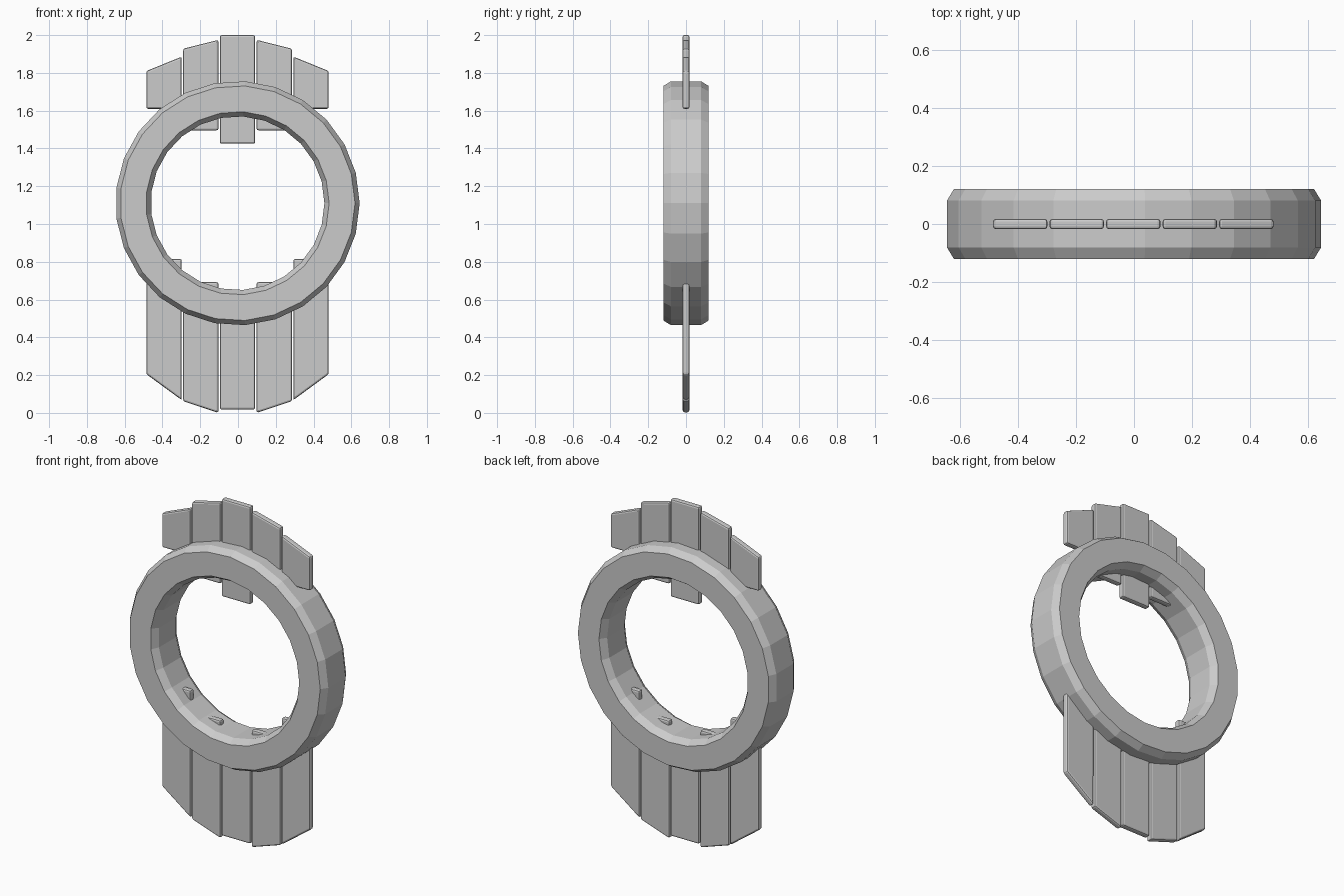
import bpy, bmesh, math

if "Cube" in bpy.data.objects:
    bpy.data.objects.remove(bpy.data.objects["Cube"])

CX = -0.0025   # small offset so the odd-sided ring is centred on x = 0


def make_object(name, verts, faces):
    mesh = bpy.data.meshes.new(name)
    bm = bmesh.new()
    vs = [bm.verts.new(v) for v in verts]
    for f in faces:
        bm.faces.new([vs[i] for i in f])
    bmesh.ops.recalc_face_normals(bm, faces=bm.faces)
    bm.to_mesh(mesh)
    bm.free()
    obj = bpy.data.objects.new(name, mesh)
    bpy.context.collection.objects.link(obj)
    return obj


def lathe_ring(name, profile, sides, cz):
    """Revolve a closed (radius, y) profile about the y axis."""
    n = len(profile)
    verts, faces = [], []
    for i in range(sides):
        a = 2 * math.pi * i / sides
        verts += [(CX + r * math.cos(a), y, cz + r * math.sin(a)) for r, y in profile]
        k = (i + 1) % sides
        faces += [(i * n + j, i * n + (j + 1) % n, k * n + (j + 1) % n, k * n + j)
                  for j in range(n)]
    return make_object(name, verts, faces)


def plank(name, outline, half=0.018):
    """Extrude an (x, z) outline through y and soften its edges."""
    n = len(outline)
    verts = [(x + CX, y, z) for y in (-half, half) for x, z in outline]
    faces = [tuple(range(n)), tuple(range(n, 2 * n))]
    faces += [(i, (i + 1) % n, n + (i + 1) % n, n + i) for i in range(n)]
    obj = make_object(name, verts, faces)
    bevel = obj.modifiers.new("edge", 'BEVEL')
    bevel.width = 0.01
    bevel.segments = 2
    return obj


# Chamfered 25-sided ring
lathe_ring("ring", [(0.622, -0.12), (0.6465, -0.08), (0.6465, 0.08), (0.622, 0.12),
                    (0.485, 0.12), (0.46, 0.08), (0.46, -0.08), (0.485, -0.12)], 25, 1.11)

# Planks: x inner, x outer, (flat end, tip z at inner side, tip z at outer side)
W = 0.0935
PITCH = 0.1945
upper = [(1.425, 2.0, 2.0), (1.496, 1.975, 1.928), (1.61, 1.886, 1.81)]
lower = [(0.61, 0.018, 0.018), (0.692, 0.0, 0.062), (0.815, 0.068, 0.205)]

for row, specs in (("upper", upper), ("lower", lower)):
    for i, (flat, tip_in, tip_out) in enumerate(specs):
        for side in ((1,) if i == 0 else (-1, 1)):
            xi, xo = side * (i * PITCH - W), side * (i * PITCH + W)
            label = "centre" if i == 0 else ("left" if side < 0 else "right") + f"_{i}"
            plank(f"{row}_plank_{label}",
                  [(xi, flat), (xo, flat), (xo, tip_out), (xi, tip_in)])
